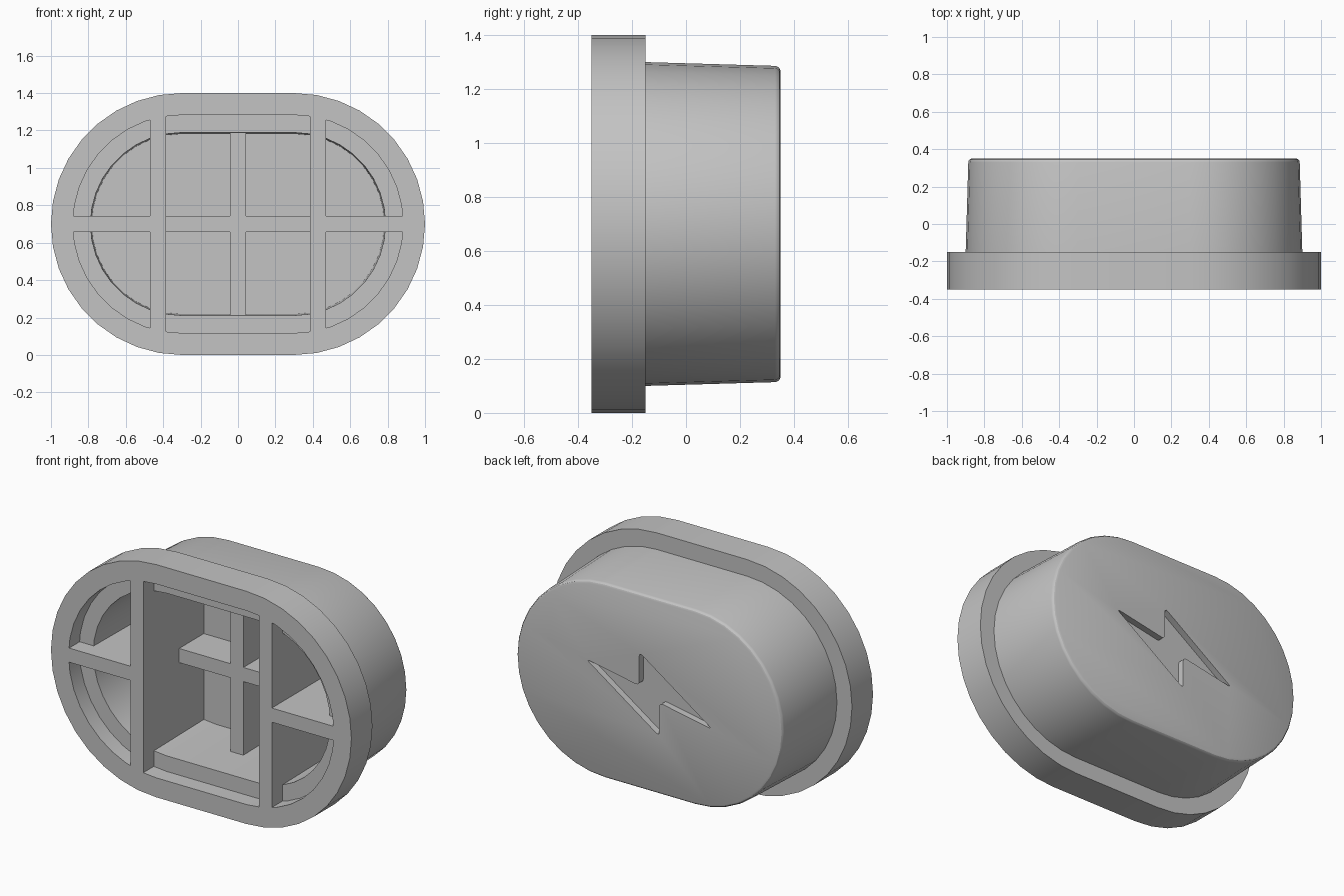
import bpy, bmesh, math
from mathutils import Vector

if "Cube" in bpy.data.objects:
    bpy.data.objects.remove(bpy.data.objects["Cube"], do_unlink=True)

CENTRE_Z = 0.7
HALF_STRAIGHT = 0.3
ARC_STEPS = 18

grey = bpy.data.materials.new("plain_grey")
grey.use_nodes = True
grey.diffuse_color = (0.55, 0.55, 0.55, 1)
grey.node_tree.nodes["Principled BSDF"].inputs["Base Color"].default_value = (0.55, 0.55, 0.55, 1)


def finish(name, bm):
    bmesh.ops.recalc_face_normals(bm, faces=bm.faces)
    mesh = bpy.data.meshes.new(name)
    bm.to_mesh(mesh)
    bm.free()
    mesh.materials.append(grey)
    obj = bpy.data.objects.new(name, mesh)
    bpy.context.collection.objects.link(obj)
    return obj


def stadium(radius, y):
    """Closed outline of two half circles joined by straight sides."""
    pts = []
    for side, start in ((1, -90), (-1, 90)):
        for i in range(ARC_STEPS + 1):
            a = math.radians(start + 180 * i / ARC_STEPS)
            pts.append(Vector((side * HALF_STRAIGHT + radius * math.cos(a), y,
                               CENTRE_Z + radius * math.sin(a))))
    return pts


def loft(name, profile):
    """Skin stadium outlines given as (radius, y), capping both ends."""
    bm = bmesh.new()
    rings = [[bm.verts.new(p) for p in stadium(r, y)] for r, y in profile]
    for a, b in zip(rings, rings[1:]):
        for i in range(len(a)):
            j = (i + 1) % len(a)
            bm.faces.new((a[i], a[j], b[j], b[i]))
    bm.faces.new(rings[0])
    bm.faces.new(rings[-1])
    return finish(name, bm)


def prism(name, outline, offset, axis):
    """Extrude a flat outline by an offset along an axis."""
    bm = bmesh.new()
    face = bm.faces.new([bm.verts.new(p) for p in outline])
    out = bmesh.ops.extrude_face_region(bm, geom=[face])
    moved = [v for v in out["geom"] if isinstance(v, bmesh.types.BMVert)]
    bmesh.ops.translate(bm, verts=moved, vec=Vector(axis) * offset)
    return finish(name, bm)


# Housing: cavity floor, inner wall, ledge, flange, tapered body, rounded back
FRONT, LEDGE, FLANGE_BACK, FLOOR, BACK = -0.35, -0.25, -0.15, 0.225, 0.35
housing = loft("housing", [
    (0.482, FLOOR), (0.489, LEDGE), (0.583, LEDGE), (0.583, FRONT),
    (0.7, FRONT), (0.7, FLANGE_BACK), (0.6, FLANGE_BACK),
    (0.586, 0.33), (0.584, 0.338), (0.578, 0.346), (0.568, BACK)])

# Zigzag recess sunk into the back
half = [(0.42, 0.1), (-0.067, -0.235), (-0.067, -0.033)]
zigzag = half + [(-x, -z) for x, z in half]
cutter = prism("recess_cutter", [(x, BACK - 0.04, CENTRE_Z + z) for x, z in zigzag],
               0.1, (0, 1, 0))
bm = bmesh.new()
bm.from_mesh(cutter.data)
long_edges = [e for e in bm.edges
              if abs(e.verts[0].co.y - e.verts[1].co.y) > 0.05]
bmesh.ops.bevel(bm, geom=long_edges, offset=0.025, segments=3, profile=0.5,
                affect='EDGES')
bm.to_mesh(cutter.data)
bm.free()
cutter.hide_render = True
cut = housing.modifiers.new("recess", 'BOOLEAN')
cut.operation = 'DIFFERENCE'
cut.solver = 'EXACT'
cut.object = cutter
bpy.context.view_layer.objects.active = housing
housing.select_set(True)
bpy.ops.object.modifier_apply(modifier=cut.name)
bpy.data.objects.remove(cutter, do_unlink=True)
bpy.ops.object.shade_smooth_by_angle(angle=math.radians(30))

# Ribs, stepped to follow the ledge
RIB = 0.085
ROOT = FLOOR + 0.02
for side, label in ((1, "left"), (-1, "right")):
    wall_x = side * 0.4275
    step = [(0.575, FRONT), (0.575, LEDGE + 0.01), (0.5, LEDGE + 0.01), (0.5, ROOT)]
    outline = step + [(-z, y) for z, y in reversed(step)]
    prism(label + "_divider",
          [(wall_x - RIB / 2, y, CENTRE_Z + z) for z, y in outline], RIB, (1, 0, 0))
    outline = [(0.43, FRONT), (0.886, FRONT), (0.886, LEDGE + 0.01),
               (0.82, LEDGE + 0.01), (0.82, ROOT), (0.43, ROOT)]
    prism(label + "_side_rib",
          [(side * x, y, CENTRE_Z - RIB / 2) for x, y in outline], RIB, (0, 0, 1))

# Low cross in the middle compartment
CROSS_FRONT = -0.01
for name, hx, hz in (("cross_upright", RIB / 2, 0.5), ("cross_bar", 0.4, RIB / 2)):
    prism(name, [(sx * hx, CROSS_FRONT, CENTRE_Z + sz * hz)
                 for sx, sz in ((-1, -1), (1, -1), (1, 1), (-1, 1))],
          ROOT - CROSS_FRONT, (0, 1, 0))
